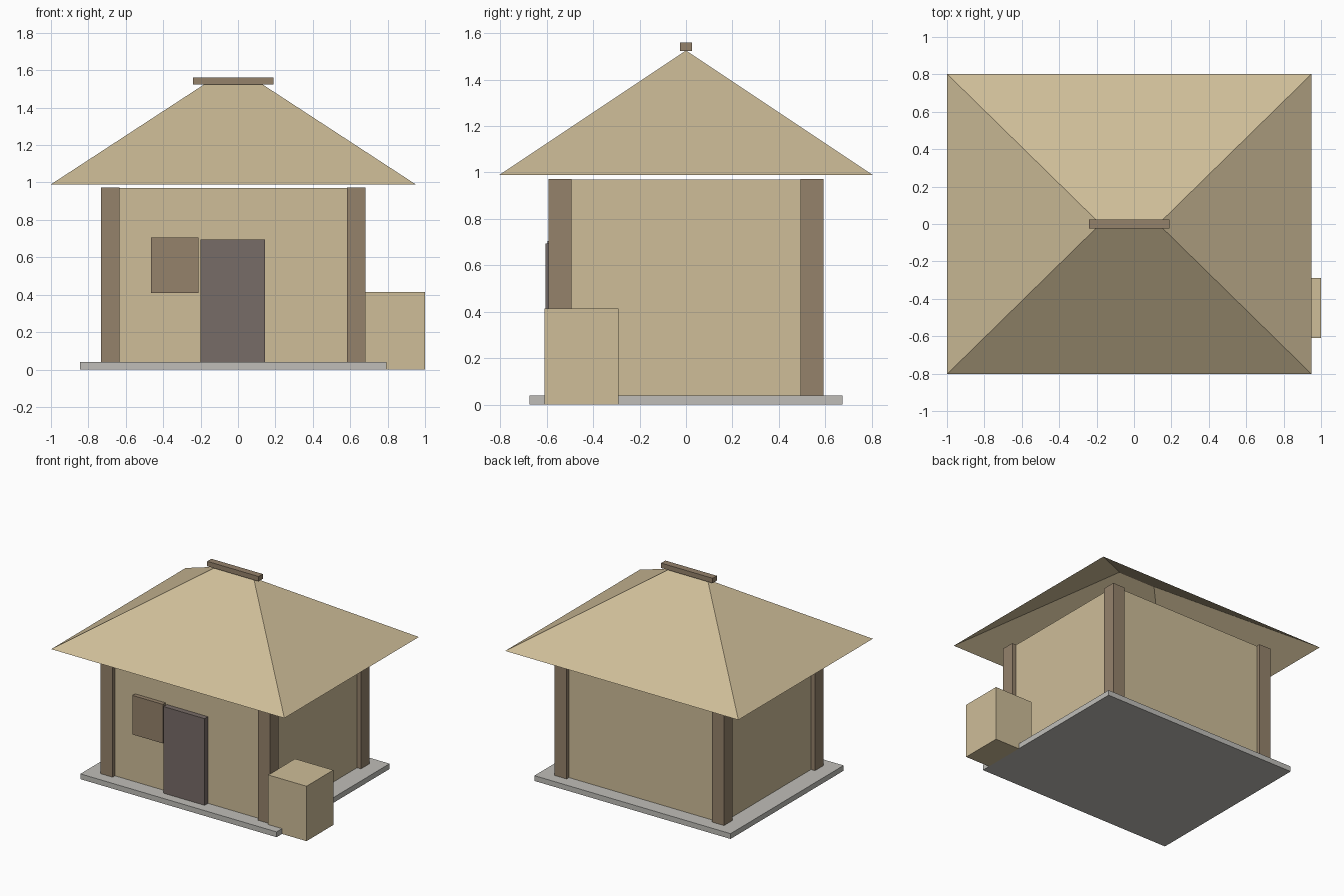
import bpy, bmesh

default = bpy.data.objects.get("Cube")
if default:
    bpy.data.objects.remove(default, do_unlink=True)


def material(name, rgb):
    m = bpy.data.materials.new(name)
    m.use_nodes = True
    m.diffuse_color = (*rgb, 1)
    bsdf = m.node_tree.nodes["Principled BSDF"]
    bsdf.inputs["Base Color"].default_value = (*rgb, 1)
    bsdf.inputs["Roughness"].default_value = 0.9
    return m


STRAW = material("straw", (0.62, 0.51, 0.315))
WOOD = material("brown wood", (0.30, 0.225, 0.148))
DOOR = material("dark door wood", (0.187, 0.149, 0.136))
STONE = material("grey stone", (0.525, 0.515, 0.484))


def finish(name, bm, mat):
    mesh = bpy.data.meshes.new(name)
    bm.to_mesh(mesh)
    bm.free()
    mesh.materials.append(mat)
    obj = bpy.data.objects.new(name, mesh)
    bpy.context.collection.objects.link(obj)
    return obj


def box(name, xs, ys, zs, mat):
    """Box spanning the given ranges."""
    bm = bmesh.new()
    bmesh.ops.create_cube(bm, size=1)
    for v in bm.verts:
        for i, (lo, hi) in enumerate((xs, ys, zs)):
            v.co[i] = hi if v.co[i] > 0 else lo
    return finish(name, bm, mat)


CX = -0.025      # middle of the house
BASE = 0.002     # parts set into the slab
WALL_TOP = 0.97

# Floor slab and walls
box("floor_slab", (CX - 0.82, CX + 0.82), (-0.675, 0.675), (0, 0.04), STONE)
box("walls", (CX - 0.675, CX + 0.675), (-0.565, 0.565), (BASE, WALL_TOP), STRAW)

# Corner posts
for sx, side in ((-1, "right"), (1, "left")):
    for sy, end in ((-1, "front"), (1, "back")):
        x, y = CX + sx * 0.658, sy * 0.543
        box(f"{end}_{side}_post", (x - 0.05, x + 0.05), (y - 0.05, y + 0.05),
            (BASE, WALL_TOP + 0.002), WOOD)

# Door and window shutter
box("door", (-0.2, 0.145), (-0.605, -0.56), (BASE, 0.695), DOOR)
box("window_shutter", (-0.465, -0.21), (-0.597, -0.56), (0.41, 0.705), WOOD)

# Storage crate beside the house
box("side_crate", (0.68, 1.0), (-0.61, -0.29), (0, 0.415), STRAW)

# Hipped roof: open sheet of four slopes
EAVE, RIDGE = 0.99, 1.525
bm = bmesh.new()
fr, fl, bl, br = (bm.verts.new((CX + x * 0.975, y * 0.803, EAVE))
                  for x, y in ((-1, -1), (1, -1), (1, 1), (-1, 1)))
ridge_r, ridge_l = (bm.verts.new((CX + s * 0.155, 0, RIDGE)) for s in (-1, 1))
for corners in ((fr, fl, ridge_l, ridge_r), (fl, bl, ridge_l),
                (bl, br, ridge_r, ridge_l), (br, fr, ridge_r)):
    bm.faces.new(corners)
finish("hipped_roof", bm, STRAW)

# Ridge beam
box("ridge_beam", (CX - 0.215, CX + 0.215), (-0.025, 0.025), (1.523, 1.56), WOOD)
